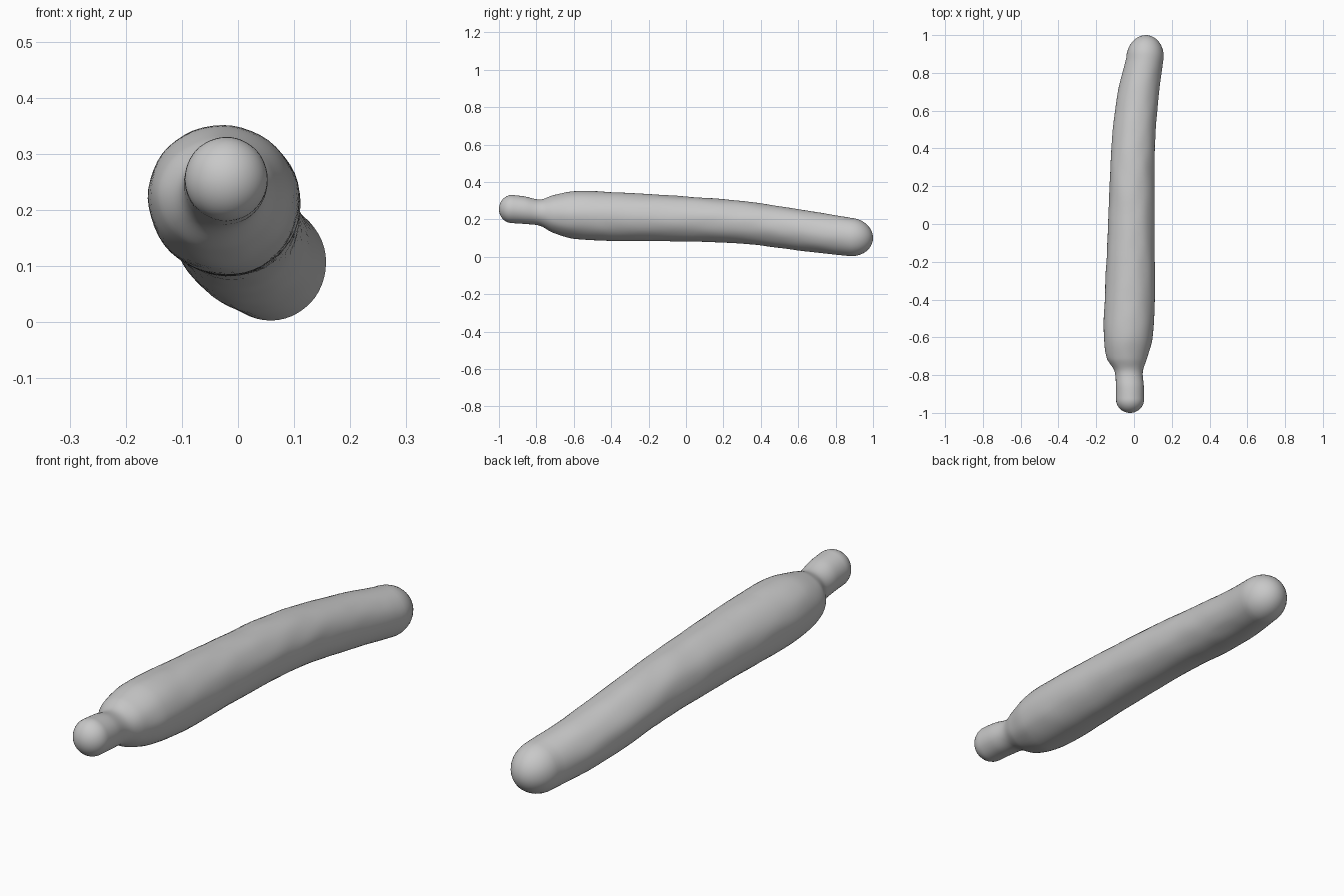
import bpy, bmesh, math
from mathutils import Vector, noise

default_cube = bpy.data.objects.get("Cube")
if default_cube:
    bpy.data.objects.remove(default_cube, do_unlink=True)

SIDES = 48
STEPS = 8
CAP_RINGS = 10

# Plain grey skin
skin = bpy.data.materials.new("plain grey")
skin.use_nodes = True
grey = (0.58, 0.58, 0.58, 1)
skin.diffuse_color = grey
skin.node_tree.nodes["Principled BSDF"].inputs["Base Color"].default_value = grey

# Outline stations: y, left edge, right edge, bottom, top
STATIONS = [
    (-0.93, -0.095, 0.053, 0.18, 0.33),
    (-0.86, -0.096, 0.052, 0.175, 0.322),
    (-0.78, -0.103, 0.047, 0.165, 0.306),
    (-0.71, -0.143, 0.07, 0.128, 0.328),
    (-0.6, -0.16, 0.098, 0.097, 0.35),
    (-0.4, -0.155, 0.11, 0.085, 0.346),
    (0, -0.137, 0.109, 0.082, 0.322),
    (0.3, -0.125, 0.109, 0.07, 0.298),
    (0.5, -0.112, 0.115, 0.047, 0.27),
    (0.7, -0.085, 0.133, 0.022, 0.238),
    (0.88, -0.041, 0.157, 0.003, 0.208),
]


def smooth_station(i, t):
    """Cubic blend between stations, with slopes allowing for uneven spacing."""
    def slope(k):
        lo, hi = max(k - 1, 0), min(k + 1, len(pts) - 1)
        return (pts[hi] - pts[lo]) / (pts[hi][0] - pts[lo][0])
    a, b = pts[i], pts[i + 1]
    gap = b[0] - a[0]
    s = t * t * (3 - 2 * t)
    out = a.lerp(b, s)
    out += slope(i) * gap * t * (1 - t) ** 2
    out -= slope(i + 1) * gap * t * t * (1 - t)
    out[0] = a[0] + gap * t
    return out


def dome(station, length, direction, drift):
    """Rounded end rings, running outward from the station to near the tip."""
    y, left, right, low, high = station
    rings = []
    for k in range(1, CAP_RINGS):
        a = k / CAP_RINGS * math.pi / 2
        s, c = math.sin(a), math.cos(a)
        cx, cz = (left + right) / 2 + drift[0] * s, (low + high) / 2 + drift[1] * s
        rx, rz = (right - left) / 2 * c, (high - low) / 2 * c
        rings.append((y + direction * length * s, cx - rx, cx + rx, cz - rz, cz + rz))
    return rings


pts = [Vector(p) for p in STATIONS]
body = [smooth_station(i, k / STEPS) for i in range(len(pts) - 1) for k in range(STEPS)]
body.append(pts[-1])
front_cap = dome(pts[0], 0.07, -1, (0, 0))
back_cap = dome(pts[-1], 0.12, 1, (0.005, -0.005))
rings = front_cap[::-1] + body + back_cap

# Loft the elliptical rings into one skin with a slightly lumpy surface
bm = bmesh.new()
loops = []
for y, left, right, low, high in rings:
    cx, cz = (left + right) / 2, (low + high) / 2
    lump = 0.02 if -0.75 < y < 0.8 else 0.006
    loop = []
    for j in range(SIDES):
        a = 2 * math.pi * j / SIDES
        spot = Vector((math.cos(a) * 2, y * 9, math.sin(a) * 2))
        r = 1 + lump * noise.noise(spot)
        loop.append(bm.verts.new((cx + (right - left) / 2 * r * math.cos(a), y,
                                  cz + (high - low) / 2 * r * math.sin(a))))
    loops.append(loop)
for a, b in zip(loops, loops[1:]):
    for j in range(SIDES):
        n = (j + 1) % SIDES
        bm.faces.new((a[j], a[n], b[n], b[j]))

# Close both tips with a fan
for loop, tip_y in ((loops[0], -1), (loops[-1], 1)):
    middle = sum((v.co for v in loop), Vector()) / SIDES
    tip = bm.verts.new((middle.x, tip_y, middle.z))
    for j in range(SIDES):
        bm.faces.new((loop[j], loop[(j + 1) % SIDES], tip))
bmesh.ops.recalc_face_normals(bm, faces=bm.faces)

mesh = bpy.data.meshes.new("long_body_with_knob")
bm.to_mesh(mesh)
bm.free()
mesh.materials.append(skin)
mesh.shade_smooth()
obj = bpy.data.objects.new("long_body_with_knob", mesh)
bpy.context.collection.objects.link(obj)
